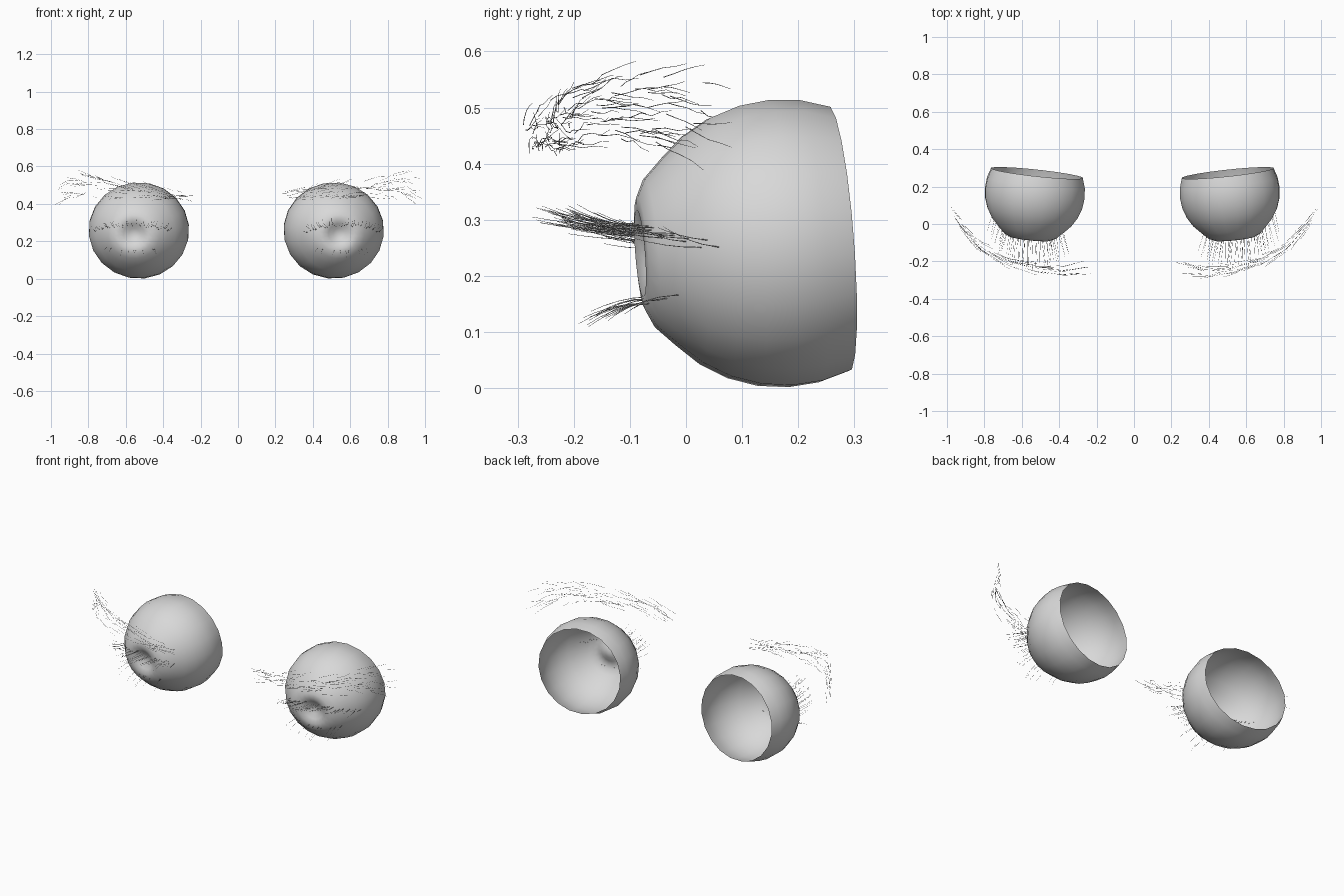
import bpy, bmesh, math, random
from mathutils import Matrix, Vector

if "Cube" in bpy.data.objects:
    bpy.data.objects.remove(bpy.data.objects["Cube"], do_unlink=True)

# One plain grey for every part
plain_grey = bpy.data.materials.new("plain grey")
plain_grey.use_nodes = True
GREY = (0.69, 0.69, 0.69, 1)
plain_grey.diffuse_color = GREY
plain_grey.node_tree.nodes["Principled BSDF"].inputs["Base Color"].default_value = GREY

rng = random.Random(4)


def make_eye(name, side):
    """Open cup turned about its front axis, with a dented front."""
    radius, segments = 0.265, 20
    angles = [113 - 12 * i for i in range(7)]
    profile = [(radius * math.sin(math.radians(a)), radius * math.cos(math.radians(a))) for a in angles]
    profile += [(0.137, 0.236), (0.105, 0.251), (0.08, 0.254), (0.055, 0.243), (0.028, 0.228), (0, 0.222)]
    bm = bmesh.new()
    verts = [bm.verts.new((r, 0, a)) for r, a in profile]
    edges = [bm.edges.new(pair) for pair in zip(verts, verts[1:])]
    bmesh.ops.spin(bm, geom=verts + edges, cent=(0, 0, 0), axis=(0, 0, 1),
                   angle=math.tau, steps=segments)
    bmesh.ops.remove_doubles(bm, verts=bm.verts, dist=0.0005)
    bmesh.ops.recalc_face_normals(bm, faces=bm.faces)
    # Aim the cup slightly outward and down
    forward = Vector((side * 0.11, -1, -0.075)).normalized()
    turn = Vector((0, 0, 1)).rotation_difference(forward).to_matrix().to_4x4()
    scale = Matrix.Diagonal((1.018, 1, 0.975, 1))
    bm.transform(Matrix.Translation((side * 0.521 - 0.009, 0.17, 0.258)) @ scale @ turn)
    mesh = bpy.data.meshes.new(name)
    bm.to_mesh(mesh)
    bm.free()
    mesh.materials.append(plain_grey)
    for p in mesh.polygons:
        p.use_smooth = True
    bpy.context.collection.objects.link(bpy.data.objects.new(name, mesh))


def make_hairs(name, side, strands):
    """Fine tapered tubes; strands are drawn for the left side and flipped by side."""
    curve = bpy.data.curves.new(name, "CURVE")
    curve.dimensions = "3D"
    curve.bevel_depth = 0.0008
    curve.bevel_resolution = 0
    for points in strands:
        spline = curve.splines.new("POLY")
        spline.points.add(len(points) - 1)
        for i, (target, p) in enumerate(zip(spline.points, points)):
            target.co = (side * p[0], p[1], p[2], 1)
            target.radius = 1 - 0.6 * i / (len(points) - 1)
    curve.materials.append(plain_grey)
    obj = bpy.data.objects.new(name, curve)
    bpy.context.collection.objects.link(obj)
    bpy.ops.object.select_all(action="DESELECT")
    obj.select_set(True)
    bpy.context.view_layer.objects.active = obj
    bpy.ops.object.convert(target="MESH")


def lash(x, z, reach, lift, curl):
    """One lash rooted on the eye and bending towards its tip."""
    y = 0.165 - math.sqrt(max(0.068 - (x - 0.517) ** 2 - (z - 0.258) ** 2, 0.001))
    fan = (x - 0.56) * 0.15 + rng.uniform(-0.01, 0.01)
    return [(x + fan * t, y - reach * t, z + lift * t + curl * t * t)
            for t in (0, 0.3, 0.55, 0.8, 1)]


def upper_lashes():
    strands = []
    for i in range(40):
        x = 0.37 + 0.39 * (i + rng.random()) / 40
        z = 0.285 - 0.8 * (x - 0.56) ** 2 + rng.uniform(-0.01, 0.01)
        middle = 1 - abs(x - 0.56) / 0.5
        strands.append(lash(x, z, rng.uniform(0.13, 0.19) * middle,
                            rng.uniform(-0.005, 0.01), rng.uniform(0.01, 0.035)))
    return strands


def lower_lashes():
    strands = []
    for i in range(9):
        x = 0.42 + 0.29 * (i + rng.random()) / 9
        z = 0.15 + 0.9 * (x - 0.55) ** 2
        strands.append(lash(x, z, rng.uniform(0.08, 0.13), rng.uniform(-0.005, 0.005),
                            rng.uniform(-0.04, -0.02)))
    return strands


BROW = [Vector(p) for p in ((0.225, -0.23, 0.435), (0.38, -0.255, 0.45), (0.53, -0.24, 0.465),
                            (0.68, -0.2, 0.485), (0.82, -0.12, 0.5), (0.92, -0.01, 0.485),
                            (0.99, 0.09, 0.455))]


def brow_point(t):
    t = min(max(t, 0), 0.999) * (len(BROW) - 1)
    i = int(t)
    return BROW[i].lerp(BROW[i + 1], t - i)


def eyebrow():
    """Strands combed outward along the brow arc."""
    strands = []
    for i in range(64):
        start = 0.86 * (i + rng.random()) / 64
        length = rng.uniform(0.08, 0.15)
        spread = 0.025 + 0.055 * start
        height = rng.uniform(-spread, spread)
        depth = rng.uniform(-0.04, 0.04)
        slope = rng.uniform(-0.015, 0.025)
        strands.append([brow_point(start + length * t)
                        + Vector((0, depth * (1 - 0.4 * t), height * (1 + 0.3 * t) + slope * t
                                  + rng.uniform(-0.004, 0.004)))
                        for t in (0, 0.25, 0.5, 0.75, 1)])
    return strands


for label, side in (("left", 1), ("right", -1)):
    make_eye(label + "_eye", side)
    make_hairs(label + "_upper_lashes", side, upper_lashes())
    make_hairs(label + "_lower_lashes", side, lower_lashes())
    make_hairs(label + "_eyebrow", side, eyebrow())
